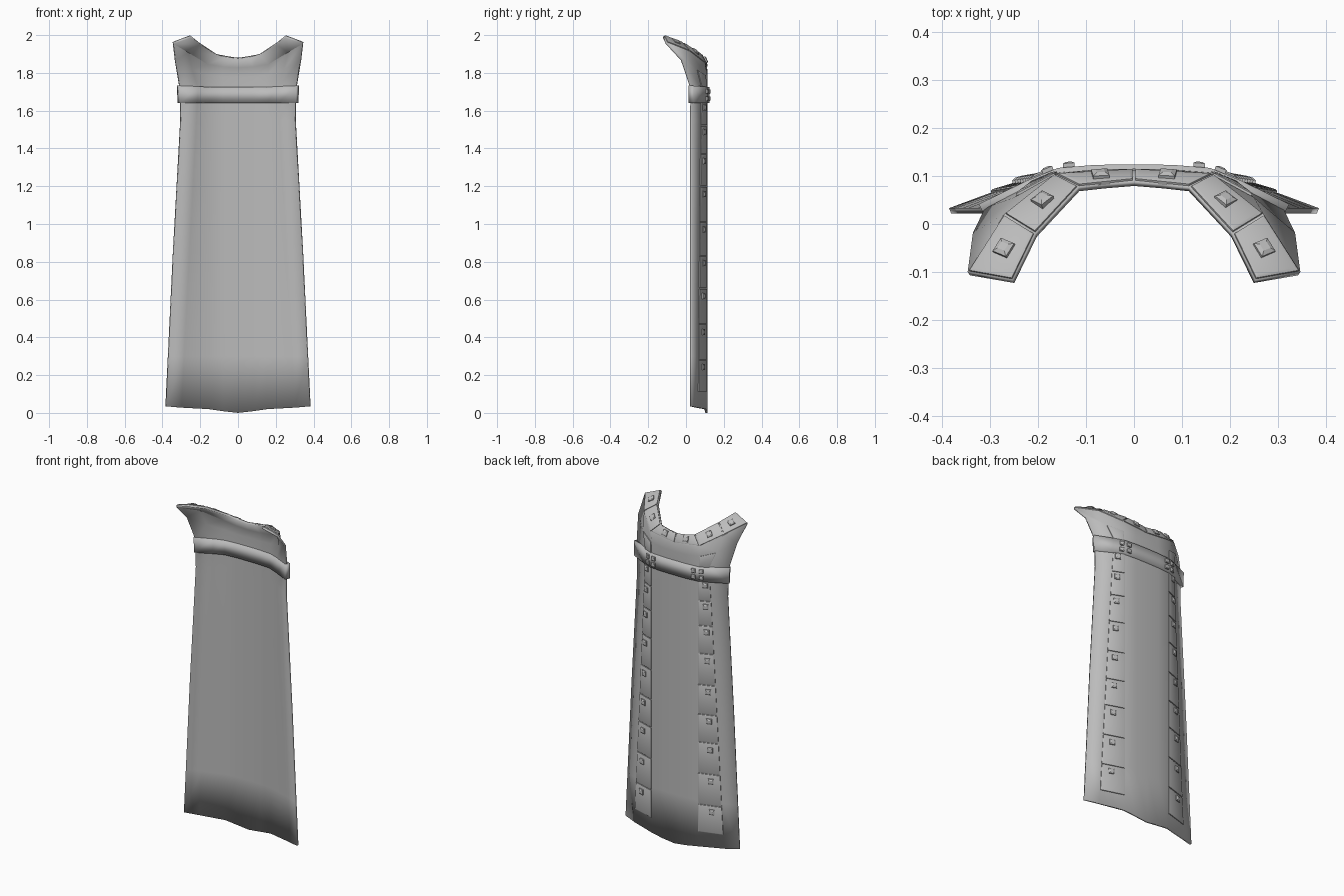
import bpy, bmesh
from mathutils import Vector

old = bpy.data.objects.get("Cube")
if old:
    bpy.data.objects.remove(old, do_unlink=True)

grey = bpy.data.materials.new("plain grey")
grey.use_nodes = True
colour = (0.5, 0.5, 0.5, 1)
grey.diffuse_color = colour
grey.node_tree.nodes["Principled BSDF"].inputs["Base Color"].default_value = colour


def lerp(a, b, t):
    return a + (b - a) * t


def half_width(z):
    pts = [(0, .386), (.85, .345), (1.55, .306), (1.72, .31)]
    for (z0, w0), (z1, w1) in zip(pts, pts[1:]):
        if z <= z1:
            return lerp(w0, w1, (z - z0) / (z1 - z0))
    return pts[-1][1]


def section(z):
    """Half cross-section of the cape, from the spine to the side edge."""
    w = half_width(z)
    x = lerp(.305, .22, z / 1.65)
    y = lerp(.107, .033, (x - .155) / (w - .155)) + .004
    return [Vector(p) for p in ((0, .114, z), (.08, .113, z), (.155, .107, z), (x, y, z), (w, .033, z))]


def mirrored(row):
    return [Vector((-p.x, p.y, p.z)) for p in row[:0:-1]] + row


def finish(obj, angle=.5):
    obj.data.materials.append(grey)
    bpy.ops.object.select_all(action="DESELECT")
    bpy.context.view_layer.objects.active = obj
    obj.select_set(True)
    bpy.ops.object.shade_smooth_by_angle(angle=angle)


def new_object(name, bm):
    mesh = bpy.data.meshes.new(name)
    bm.to_mesh(mesh)
    bm.free()
    obj = bpy.data.objects.new(name, mesh)
    bpy.context.collection.objects.link(obj)
    return obj


def sheet(name, half_rows, thickness, offset):
    """Loft mirrored rows into a sheet facing backwards, then thicken it."""
    bm = bmesh.new()
    grid = [[bm.verts.new(p) for p in mirrored(r)] for r in half_rows]
    for low, high in zip(grid, grid[1:]):
        for j in range(len(low) - 1):
            bm.faces.new((low[j], high[j], high[j + 1], low[j + 1]))
    obj = new_object(name, bm)
    solid = obj.modifiers.new("thickness", "SOLIDIFY")
    solid.thickness = thickness
    solid.offset = offset
    finish(obj)


def raised(bm, quad, gap, bevel, height):
    """Bevelled block standing on a quad, on both sides of the model."""
    for side in (1, -1):
        q = [Vector((p.x * side, p.y, p.z)) for p in quad]
        n = (q[2] - q[0]).cross(q[3] - q[1]).normalized()
        if n.dot(Vector((0, 1, .6))) < 0:
            q.reverse()
            n = -n

        def inset(d):
            out = []
            for i, p in enumerate(q):
                a = (q[i - 1] - p).normalized()
                b = (q[(i + 1) % 4] - p).normalized()
                out.append(p + (a + b) * d / max(a.cross(b).length, .3))
            return out
        rings = [[p - n * .004 for p in inset(gap)],
                 [p + n * (height - bevel * .5) for p in inset(gap)],
                 [p + n * height for p in inset(gap + bevel)]]
        rings = [[bm.verts.new(p) for p in r] for r in rings]
        for r0, r1 in zip(rings, rings[1:]):
            for i in range(4):
                k = (i + 1) % 4
                bm.faces.new((r0[i], r0[k], r1[k], r1[i]))
        bm.faces.new(rings[-1])
        bm.faces.new(rings[0][::-1])


def on_quad(q, s, t):
    return lerp(lerp(q[0], q[1], s), lerp(q[3], q[2], s), t)


def stud(bm, q, s, t, size=.017, lift=.006):
    """Small square pyramid stud at a fraction across and up a quad."""
    c = on_quad(q, s, t)
    a = (q[1] - q[0]).normalized() * size
    n = a.cross(q[3] - q[0]).normalized()
    if n.dot(Vector((0, 1, .6))) < 0:
        n = -n
    b = n.cross(a)
    c = c + n * lift
    raised(bm, [c - a - b, c + a - b, c + a + b, c - a + b], 0, size * .5, .011)


# Cape cloth: hem, straight body, then shoulders sweeping forward
hem = section(.03)
for p, z in zip(hem, (0, .009, .02, .028, .035)):
    p.z = z
body = [section(z) for z in (.3, .6, .85, 1.2, 1.55, 1.72)]
flare = [Vector(p) for p in ((0, .115, 1.78), (.08, .113, 1.78), (.16, .104, 1.79),
                             (.25, .055, 1.82), (.335, -.018, 1.87))]
outer = [Vector(p) for p in ((0, .112, 1.83), (.08, .11, 1.835), (.165, .103, 1.85),
                             (.27, .02, 1.915), (.346, -.1, 1.962))]
inner = [Vector(p) for p in ((0, .09, 1.88), (.06, .085, 1.887), (.115, .078, 1.9),
                             (.205, -.02, 1.96), (.252, -.117, 1.997))]
sheet("cape_cloth", [hem] + body + [flare, outer, inner], .012, -1)

# Band wrapping the cape below the shoulders
band_rows = []
for dz in (0, .085):
    row = section(1.64 + dz)
    for p, rise in zip(row, (0, 0, 0, .003, .007)):
        p.y -= .005
        p.z += rise * (dz > 0)
    row[-1].x += .006
    band_rows.append(row)
sheet("shoulder_band", band_rows, .03, 0)

# Tapering columns of plates down the back
plates, studs = bmesh.new(), bmesh.new()
levels = [.11, .28, .47, .66, .83, 1.01, 1.2, 1.37, 1.52, 1.645]
for z0, z1 in zip(levels, levels[1:]):
    a, b = section(z0), section(z1)
    quad = [a[2], a[3], b[3], b[2]]
    raised(plates, quad, .003, .005, .007)
    stud(studs, quad, .58, .78, .016)
low = body[-1]
raised(plates, [low[2], low[3], flare[3], flare[2]], .004, .005, .007)
new_plates = new_object("back_plates", plates)
finish(new_plates)

# Collar plates around the neckline
collar = bmesh.new()
for i, j in ((0, 2), (2, 3), (3, 4)):
    quad = [outer[i], outer[j], inner[j], inner[i]]
    raised(collar, quad, .003, .006, .007)
    stud(studs, quad, .5, .5, .017)
finish(new_object("collar_plates", collar))

# Paired studs on the band, either side of each plate column's inner edge
a, b = band_rows
for i, j, s in ((1, 2, .72), (2, 3, .28)):
    for t in (.28, .72):
        stud(studs, [a[i], a[j], b[j], b[i]], s, t, .012, .015)
finish(new_object("studs", studs), .3)
